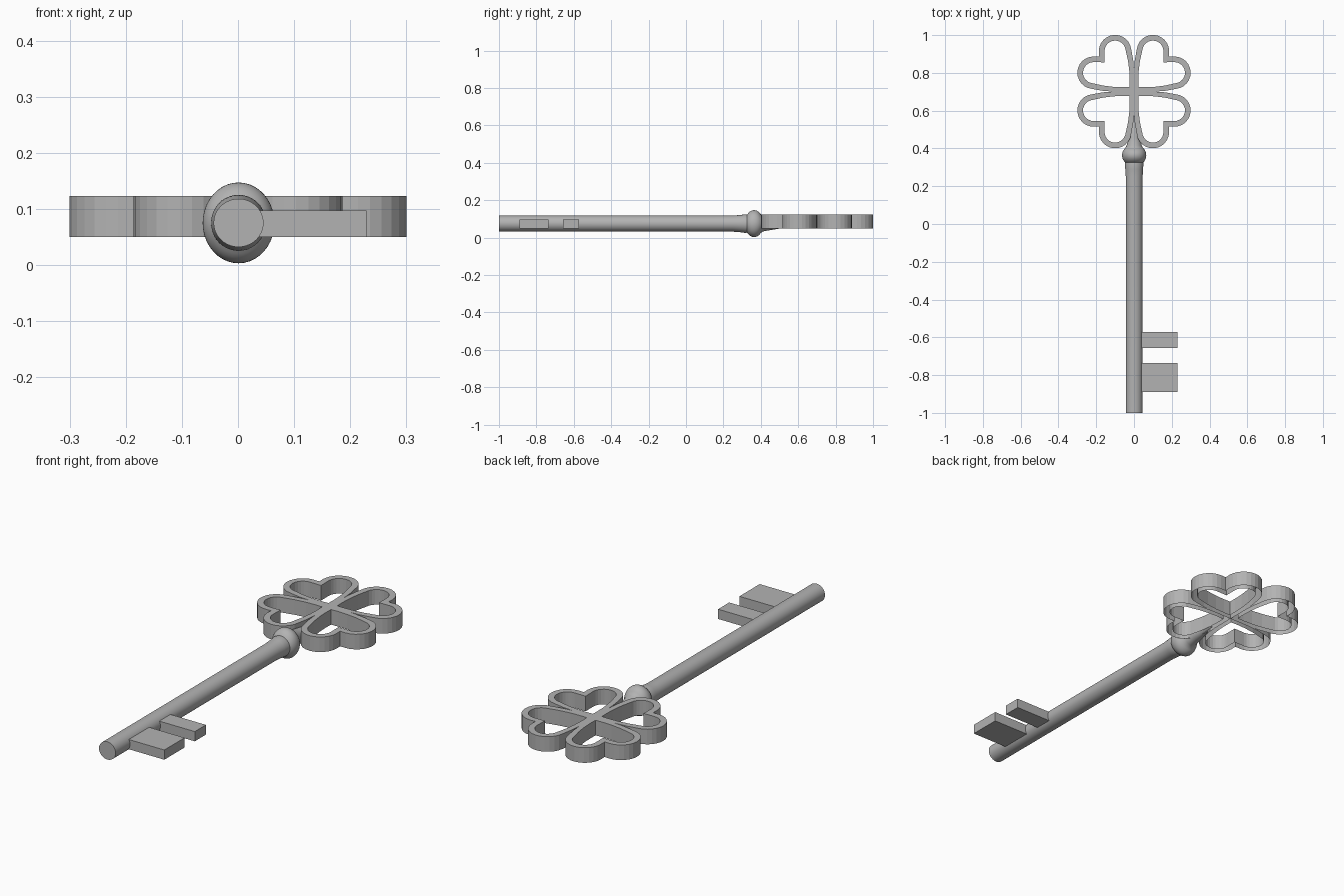
import bpy, bmesh, math

if "Cube" in bpy.data.objects:
    bpy.data.objects.remove(bpy.data.objects["Cube"])

Z = 0.075  # height of the shaft axis
GREY = bpy.data.materials.new("dark_grey")
GREY.diffuse_color = (0.45, 0.45, 0.45, 1)
GREY.use_nodes = True
GREY.node_tree.nodes["Principled BSDF"].inputs["Base Color"].default_value = GREY.diffuse_color


def make_object(name, bm, smooth=False, open_shell=False):
    if not open_shell:
        bmesh.ops.recalc_face_normals(bm, faces=bm.faces)
    mesh = bpy.data.meshes.new(name)
    bm.to_mesh(mesh)
    bm.free()
    mesh.materials.append(GREY)
    ob = bpy.data.objects.new(name, mesh)
    bpy.context.collection.objects.link(ob)
    if smooth:
        bpy.ops.object.select_all(action='DESELECT')
        ob.select_set(True)
        bpy.context.view_layer.objects.active = ob
        bpy.ops.object.shade_smooth_by_angle(angle=math.radians(40))
    return ob


def lathe(name, profile, n=40):
    """Revolve (y, x radius, z radius) rings about the shaft axis."""
    bm = bmesh.new()
    rings = []
    for y, rx, rz in profile:
        rings.append([bm.verts.new((0.001 + rx * math.cos(2 * math.pi * i / n), y,
                                    Z + rz * math.sin(2 * math.pi * i / n)))
                      for i in range(n)])
    for a, b in zip(rings, rings[1:]):
        for i in range(n):
            j = (i + 1) % n
            bm.faces.new((a[i], a[j], b[j], b[i]))
    bm.faces.new(rings[0])
    bm.faces.new(rings[-1])
    return make_object(name, bm, True)


def box(name, x0, x1, y0, y1, z0, z1):
    bm = bmesh.new()
    bmesh.ops.create_cube(bm, size=1)
    for v in bm.verts:
        v.co = ((x0 + x1) / 2 + v.co.x * (x1 - x0),
                (y0 + y1) / 2 + v.co.y * (y1 - y0),
                (z0 + z1) / 2 + v.co.z * (z1 - z0))
    return make_object(name, bm)


def heart(tip, side, radius, notch):
    """Closed heart outline: one lobe, mirrored over the diagonal."""
    arc = [(0.1 + radius * math.cos(math.radians(a)),
            0.214 + radius * math.sin(math.radians(a)))
           for a in [175 - 175 * i / 12 for i in range(13)]]
    half = side + arc
    return [(tip, tip)] + half + [(notch, notch)] + [(v, u) for u, v in reversed(half)]


def clover_leaf(name, sx, sy, cy=0.701, z0=0.05, z1=0.123):
    outer = heart(0.0, [(0.0, 0.06), (0.0, 0.11), (0.004, 0.165)], 0.086, 0.185)
    inner = heart(0.024, [(0.023, 0.06), (0.025, 0.11), (0.032, 0.165)], 0.056, 0.155)
    bm = bmesh.new()
    loops = [[bm.verts.new((sx * u, cy + sy * v, z)) for u, v in pts]
             for pts, z in ((outer, z0), (outer, z1), (inner, z1), (inner, z0))]
    n = len(outer)
    for k in range(4):
        a, b = loops[k], loops[(k + 1) % 4]
        for i in range(n):
            j = (i + 1) % n
            bm.faces.new((a[i], a[j], b[j], b[i]))
    bmesh.ops.recalc_face_normals(bm, faces=bm.faces)
    # The clover is hollow from below: drop the underside
    bm.normal_update()
    under = [f for f in bm.faces if f.normal.z < -0.9]
    bmesh.ops.delete(bm, geom=under, context='FACES_ONLY')
    return make_object(name, bm, open_shell=True)


# Shaft flaring into a flattened ball, then tapering into the clover
profile = [(-1.0, 0.0445, 0.043), (0.25, 0.0445, 0.043),
           (0.29, 0.047, 0.046), (0.318, 0.049, 0.050)]
for t in range(13):
    a = math.radians(-48 + 8 * t)
    profile.append((0.364 + 0.05 * math.sin(a),
                    0.064 * math.cos(a) ** 0.7, 0.072 * math.cos(a)))
profile += [(0.415, 0.040, 0.041), (0.46, 0.032, 0.033),
            (0.51, 0.024, 0.025), (0.57, 0.012, 0.012)]
lathe("shaft_with_collar", profile)

# Four-leaf clover bow
for i, (sx, sy) in enumerate([(1, 1), (-1, 1), (-1, -1), (1, -1)]):
    clover_leaf(f"clover_leaf_{i + 1}", sx, sy)

# Key teeth
box("tooth_wide", 0.03, 0.229, -0.89, -0.735, 0.05, 0.097)
box("tooth_narrow", 0.03, 0.229, -0.657, -0.572, 0.05, 0.097)
